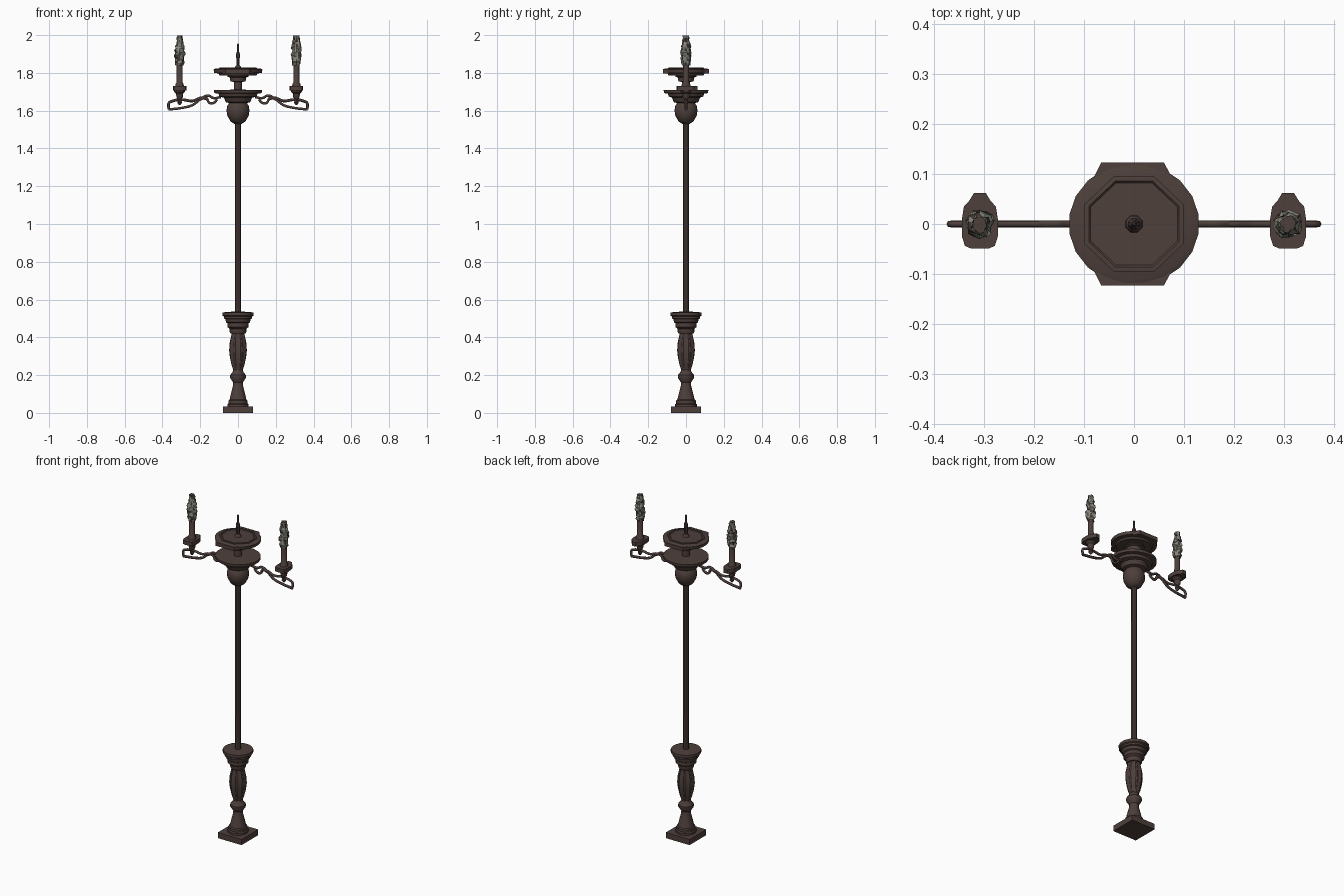
import bpy, bmesh, math, random
from mathutils import Vector

random.seed(4)
cube = bpy.data.objects.get("Cube")
if cube:
    bpy.data.objects.remove(cube)


def material(name, rgb):
    m = bpy.data.materials.new(name)
    m.use_nodes = True
    col = (*rgb, 1)
    m.diffuse_color = col
    m.node_tree.nodes["Principled BSDF"].inputs["Base Color"].default_value = col
    return m


IRON = material("dark brown iron", (0.075, 0.05, 0.043))
WAX = material("grey wax", (0.24, 0.24, 0.2))


def finish(name, bm, mats=(IRON,), smooth=True):
    bmesh.ops.recalc_face_normals(bm, faces=bm.faces)
    me = bpy.data.meshes.new(name)
    bm.to_mesh(me)
    bm.free()
    for m in mats:
        me.materials.append(m)
    ob = bpy.data.objects.new(name, me)
    bpy.context.collection.objects.link(ob)
    if smooth:
        bpy.ops.object.select_all(action='DESELECT')
        ob.select_set(True)
        bpy.context.view_layer.objects.active = ob
        bpy.ops.object.shade_smooth_by_angle(angle=math.radians(35))
    return ob


def lathe_bm(profile, sides, x=0, y_scale=1, shape=None, turn=0.5):
    """Spin (radius, z) rings; shape changes the radius by angle and ring."""
    bm = bmesh.new()
    rings = []
    for k, (r, z) in enumerate(profile):
        ring = []
        for i in range(sides):
            a = math.tau * (i + turn) / sides
            rr = r * (shape(a, k) if shape else 1)
            ring.append(bm.verts.new((x + rr * math.cos(a), rr * math.sin(a) * y_scale, z)))
        rings.append(ring)
    for lo, hi in zip(rings, rings[1:]):
        for i in range(sides):
            j = (i + 1) % sides
            bm.faces.new((lo[i], lo[j], hi[j], hi[i]))
    bm.faces.new(rings[0])
    bm.faces.new(rings[-1])
    return bm


def lathe(name, profile, sides=14, **kw):
    return finish(name, lathe_bm(profile, sides, **kw))


def plate(name, outline, z0, z1, x=0):
    """Extrude a flat outline upward."""
    bm = bmesh.new()
    f = bm.faces.new([bm.verts.new((x + px, py, z0)) for px, py in outline])
    up = bmesh.ops.extrude_face_region(bm, geom=[f])["geom"]
    bmesh.ops.translate(bm, vec=(0, 0, z1 - z0),
                        verts=[v for v in up if isinstance(v, bmesh.types.BMVert)])
    return finish(name, bm, smooth=False)


def rod(name, points, radius):
    """Round bar along a smooth path in the xz plane."""
    cu = bpy.data.curves.new(name, 'CURVE')
    cu.dimensions = '3D'
    cu.bevel_depth, cu.bevel_resolution = radius, 1
    cu.resolution_u = 5
    cu.use_fill_caps = True
    sp = cu.splines.new('BEZIER')
    sp.bezier_points.add(len(points) - 1)
    for bp, (px, pz) in zip(sp.bezier_points, points):
        bp.co = Vector((px, 0, pz))
        bp.handle_left_type = bp.handle_right_type = 'AUTO'
    cu.materials.append(IRON)
    ob = bpy.data.objects.new(name, cu)
    bpy.context.collection.objects.link(ob)


# Pedestal
plate("square_plinth", [(-.08, -.08), (.08, -.08), (.08, .08), (-.08, .08)], 0, .034)
lathe("pedestal_foot", [(.058, .03), (.058, .045), (.052, .05), (.052, .065), (.046, .07),
                        (.027, .145), (.026, .16), (.043, .185), (.043, .2),
                        (.027, .22), (.024, .24)])
lathe("fluted_baluster", [(.024, .22), (.035, .25), (.045, .29), (.05, .33),
                          (.047, .37), (.038, .41), (.034, .43)], 32,
      shape=lambda a, k: 1 - .13 * (1 + math.cos(8 * a)) / 2)
lathe("pedestal_capital", [(.04, .42), (.045, .43), (.045, .445), (.058, .455), (.058, .475),
                           (.065, .48), (.068, .497), (.076, .5), (.076, .51),
                           (.084, .515), (.084, .532), (.03, .536)], 16)

# Pole and head
lathe("pole", [(.017, .53), (.016, 1.56)], 10)
lathe("head_ball", [(.02, 1.53), (.042, 1.545), (.058, 1.575), (.062, 1.6), (.058, 1.625),
                    (.048, 1.64), (.066, 1.645), (.072, 1.66), (.08, 1.675)], 16)
lathe("lower_dish", [(.075, 1.668), (.1, 1.675), (.105, 1.69), (.127, 1.693),
                     (.129, 1.709), (.03, 1.711)], 20, y_scale=.93)
lathe("dish_neck", [(.022, 1.7), (.022, 1.752), (.042, 1.755), (.044, 1.775),
                    (.058, 1.78), (.06, 1.795)], 12)
lathe("upper_dish", [(.05, 1.785), (.1, 1.787), (.105, 1.797), (.128, 1.8), (.131, 1.818),
                     (.12, 1.823)], 20, y_scale=.94)
for side in (-1, 1):
    plate("dish_flat_edge", [(-.082, side * .09), (-.066, side * .123),
                             (.06, side * .123), (.078, side * .09)], 1.797, 1.82)
lathe("octagon_rim", [(.108, 1.815), (.108, 1.827), (.098, 1.828), (.094, 1.824)], 8,
      y_scale=.95)
lathe("center_spike", [(.019, 1.82), (.017, 1.832), (.01, 1.84), (.01, 1.88), (.013, 1.895),
                       (.007, 1.91), (.006, 1.95), (.002, 1.956)], 8)

# Arms, trays and candles on both sides
half = [(.012, .062), (.021, .047), (.032, .035), (.036, .01), (.036, -.025),
        (.03, -.044), (.018, -.049)]
tray = half + [(-px, py) for px, py in reversed(half)]
arm_paths = {
    "arm_lower_bar": [(.09, 1.672), (.13, 1.667), (.16, 1.68), (.2, 1.66), (.24, 1.63),
                      (.29, 1.616), (.368, 1.606)],
    "arm_upper_bar": [(.366, 1.607), (.366, 1.64), (.35, 1.65), (.3, 1.658),
                      (.24, 1.652), (.19, 1.668), (.16, 1.66)],
    "arm_scroll": [(.2, 1.66), (.17, 1.668), (.15, 1.64), (.128, 1.642), (.11, 1.66)],
}
for side, word in ((1, "left"), (-1, "right")):
    for part, pts in arm_paths.items():
        rod(f"{word}_{part}", [(side * px, pz) for px, pz in pts], .0075)
    x = side * .309
    lathe(f"{word}_cup", [(.005, 1.63), (.013, 1.642), (.01, 1.66), (.018, 1.672),
                          (.02, 1.69), (.03, 1.7), (.03, 1.71)], 10, x=x)
    plate(f"{word}_drip_tray", tray, 1.706, 1.73, x=x)
    lathe(f"{word}_candle_stem", [(.024, 1.728), (.022, 1.742), (.017, 1.75), (.016, 1.87)],
          10, x=x)

    # Lumpy wax with dark soot flecks
    wax = [(.017 + .011 * math.sin(math.pi * min(1, k / 14 + .12)), 1.84 + k * .0112)
           for k in range(15)]
    bm = lathe_bm(wax, 14, x=x, shape=lambda a, k: random.uniform(.68, 1.15))
    for f in bm.faces:
        soot = f.calc_center_median().z > 1.992 or random.random() < .22
        f.material_index = 1 if soot else 0
    finish(f"{word}_wax", bm, (WAX, IRON), smooth=False)
